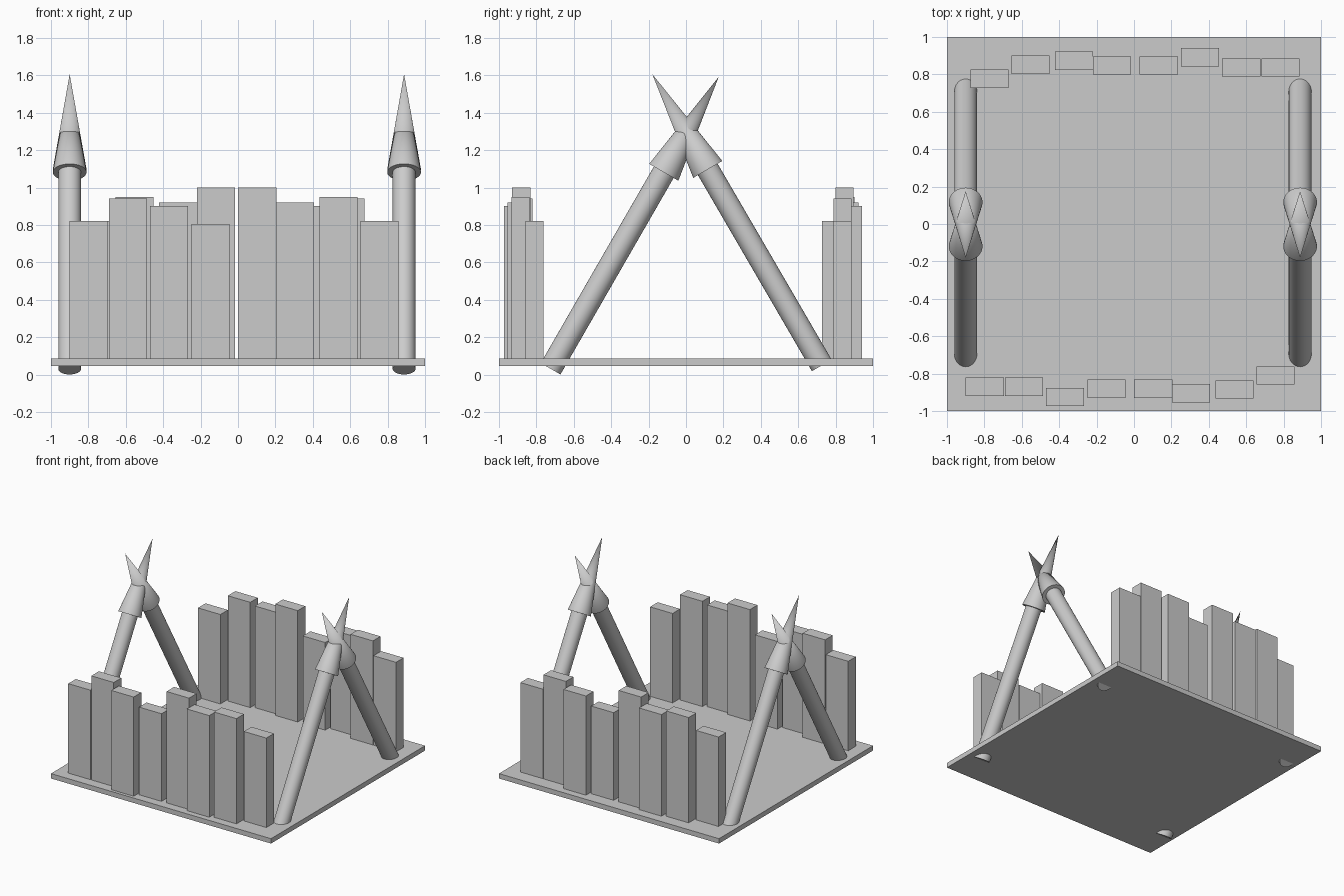
import bpy
import math
from mathutils import Vector

if "Cube" in bpy.data.objects:
    bpy.data.objects.remove(bpy.data.objects["Cube"], do_unlink=True)

grey = bpy.data.materials.new("plain grey")
grey.use_nodes = True
grey.diffuse_color = (0.6, 0.6, 0.6, 1)
grey.node_tree.nodes["Principled BSDF"].inputs["Base Color"].default_value = (0.6, 0.6, 0.6, 1)


def finish(name, smooth=False):
    obj = bpy.context.object
    obj.name = name
    obj.data.materials.append(grey)
    if smooth:
        bpy.ops.object.shade_smooth_by_angle(angle=math.radians(35))
    return obj


def box(name, centre, size):
    bpy.ops.mesh.primitive_cube_add(size=1, location=centre)
    obj = bpy.context.object
    obj.scale = size
    bpy.ops.object.transform_apply(location=False, rotation=False, scale=True)
    return finish(name)


def tapered(name, start, end, r1, r2):
    """Round bar or cone running from start to end."""
    axis = end - start
    bpy.ops.mesh.primitive_cone_add(
        vertices=48, radius1=r1, radius2=r2, depth=axis.length,
        location=(start + end) / 2, rotation=axis.to_track_quat("Z", "Y").to_euler())
    return finish(name, smooth=True)


# Base slab
SLAB_TOP = 0.085
box("base_slab", (0, 0, 0.065), (2, 2, 0.04))

# Plank fence: x centre, y centre and top of each plank in the front row
planks = [
    (-0.798, -0.87, 0.82), (-0.588, -0.87, 0.94),
    (-0.368, -0.925, 0.90), (-0.147, -0.88, 0.805),
    (0.103, -0.88, 1.0), (0.305, -0.905, 0.92),
    (0.538, -0.885, 0.95), (0.757, -0.81, 0.82),
]
for i, (x, y, top) in enumerate(planks, 1):
    bottom = SLAB_TOP - 0.005
    size = (0.204, 0.098, top - bottom)
    z = (top + bottom) / 2
    box(f"front_plank_{i}", (x, y, z), size)
    # The back row is the front row turned half round
    box(f"back_plank_{i}", (-x - 0.015, -y - 0.033, z), size)

# Crossed poles with long pointed caps at both sides
for side, x in (("right", -0.9), ("left", 0.888)):
    for end, foot, tip in (
            ("front", Vector((x, -0.724, 0.031)), Vector((x, 0.175, 1.592))),
            ("back", Vector((x, 0.726, 0.049)), Vector((x, -0.18, 1.606)))):
        cap_base = foot.lerp(tip, 0.673)
        tapered(f"{side}_{end}_pole", foot, foot.lerp(tip, 0.7), 0.061, 0.061)
        tapered(f"{side}_{end}_pointed_cap", cap_base, tip, 0.09, 0)
